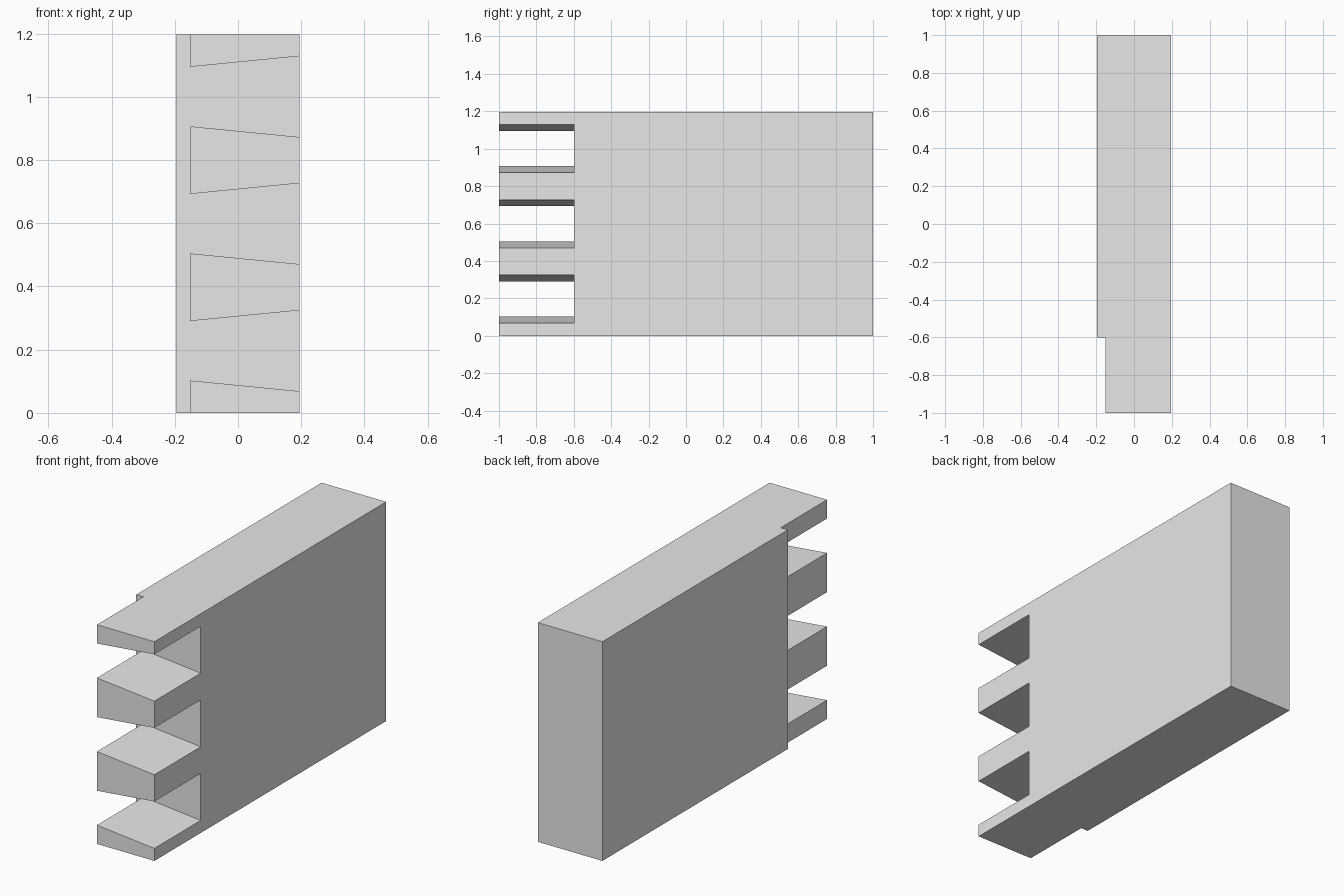
import bpy

if "Cube" in bpy.data.objects:
    bpy.data.objects.remove(bpy.data.objects["Cube"])

W, H = 0.195, 1.197           # half thickness, board height
PIN_X = -0.152                # back of the pins
SHOULDER_Y = -0.6             # where the joint starts


def prism(name, profile, y0, y1):
    """Extrude an x-z profile along y."""
    n = len(profile)
    verts = [(x, y, z) for y in (y0, y1) for x, z in profile]
    faces = [tuple(range(n)), tuple(reversed(range(n, 2 * n)))]
    faces += [(i, i + n, (i + 1) % n + n, (i + 1) % n) for i in range(n)]
    mesh = bpy.data.meshes.new(name)
    mesh.from_pydata(verts, [], faces)
    obj = bpy.data.objects.new(name, mesh)
    bpy.context.collection.objects.link(obj)
    return obj


# Board blank (counter-clockwise seen from the front)
board = prism("dovetail_board", [(-W, 0), (W, 0), (W, H), (-W, H)], -1, 1)

# Waste: thin back strip plus three sockets that widen toward the front face
OUT = W + 0.1
slope = 0.034 / (W - PIN_X)
half_back, half_out = 0.094, 0.094 + slope * (OUT - PIN_X)
profile = [(-OUT, -0.1), (PIN_X, -0.1)]
for k in (-1, 0, 1):
    c = H / 2 + k * 0.402
    profile += [(PIN_X, c - half_back), (OUT, c - half_out),
                (OUT, c + half_out), (PIN_X, c + half_back)]
profile += [(PIN_X, H + 0.1), (-OUT, H + 0.1)]
waste = prism("joint_cutter", profile, -1.1, SHOULDER_Y)
waste.hide_render = True

# Cut the joint, then discard the cutter
mod = board.modifiers.new("joint", "BOOLEAN")
mod.operation = "DIFFERENCE"
mod.solver = "EXACT"
mod.object = waste
bpy.context.view_layer.objects.active = board
bpy.ops.object.modifier_apply(modifier=mod.name)
bpy.data.objects.remove(waste)

# Plain grey
grey = bpy.data.materials.new("light grey")
grey.diffuse_color = (0.8, 0.8, 0.8, 1)
grey.use_nodes = True
grey.node_tree.nodes["Principled BSDF"].inputs["Base Color"].default_value = grey.diffuse_color
board.data.materials.clear()
board.data.materials.append(grey)
for p in board.data.polygons:
    p.material_index = 0
